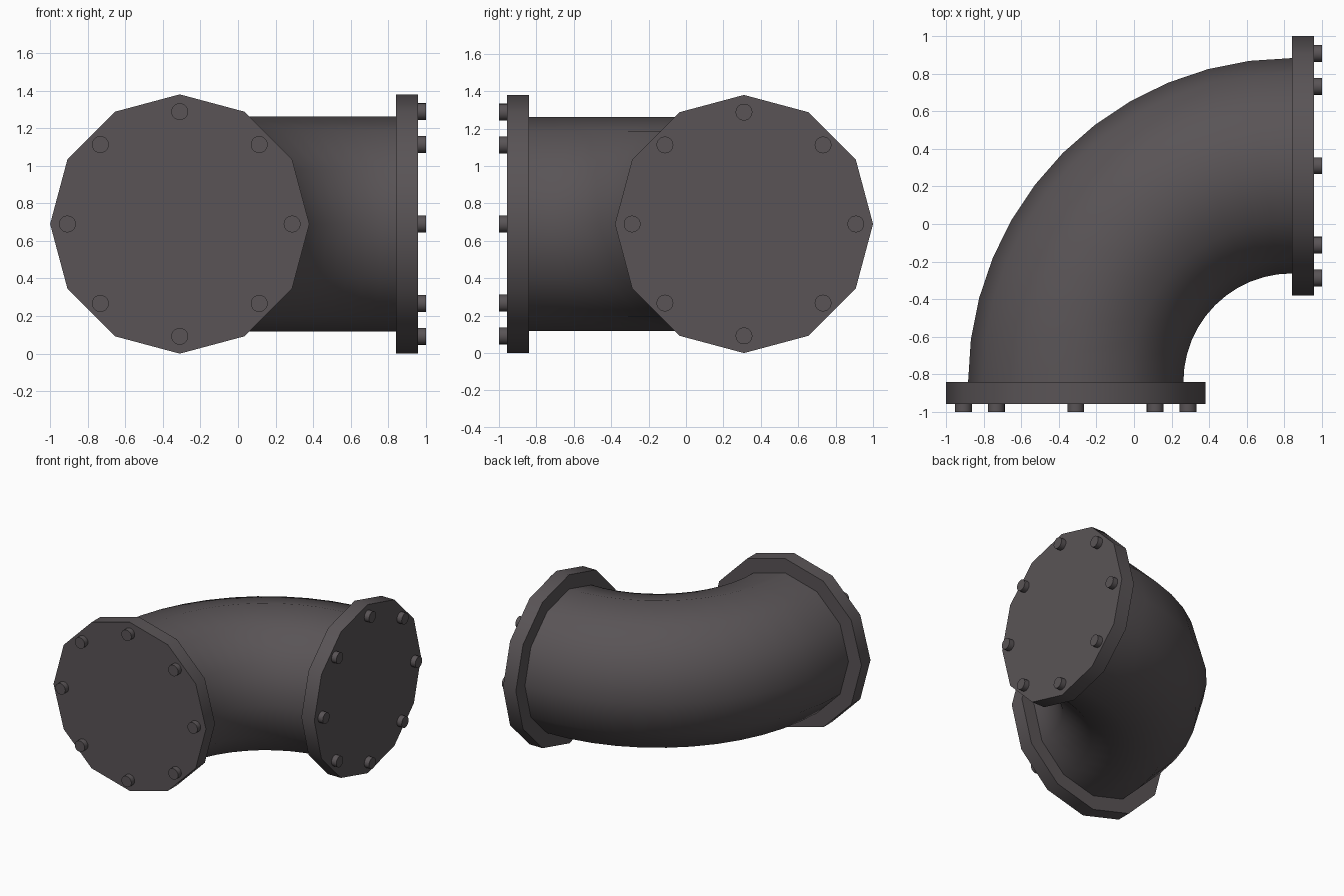
import bpy, bmesh, math
from mathutils import Matrix, Vector

if "Cube" in bpy.data.objects:
    bpy.data.objects.remove(bpy.data.objects["Cube"])

C = 0.31        # sideways offset of each pipe mouth
H = 0.69        # height of the pipe axis = flange radius
SEAT = 0.84     # where the bend meets the flanges
FACE = 0.957    # outer flange face
PIPE_R = 0.573
BOLT_RING = 0.598

metal = bpy.data.materials.new("dark warm grey metal")
metal.diffuse_color = (0.10, 0.088, 0.093, 1)
metal.use_nodes = True
metal.node_tree.nodes["Principled BSDF"].inputs["Base Color"].default_value = metal.diffuse_color


def finish(name, bm, angle):
    bmesh.ops.recalc_face_normals(bm, faces=bm.faces)
    me = bpy.data.meshes.new(name)
    bm.to_mesh(me)
    bm.free()
    me.materials.append(metal)
    ob = bpy.data.objects.new(name, me)
    bpy.context.collection.objects.link(ob)
    bpy.ops.object.select_all(action='DESELECT')
    ob.select_set(True)
    bpy.context.view_layer.objects.active = ob
    bpy.ops.object.shade_smooth_by_angle(angle=math.radians(angle))
    return ob


def disc(bm, frame, u, v, w0, w1, r, sides):
    """Cylinder from w0 to w1 along the outward axis of a mouth."""
    bmesh.ops.create_cone(bm, cap_ends=True, segments=sides, radius1=r, radius2=r,
                          depth=w1 - w0,
                          matrix=frame @ Matrix.Translation((u, v, (w0 + w1) / 2)))


# Mouth frames: local z points outward, local y points up
front = Matrix.Translation((-C, 0, H)) @ Matrix.Rotation(math.radians(90), 4, 'X')
right = (Matrix.Translation((0, C, H)) @ Matrix.Rotation(math.radians(90), 4, 'Z')
         @ Matrix.Rotation(math.radians(90), 4, 'X'))

# Quarter-turn pipe swept about the vertical line at (SEAT, -SEAT)
bm = bmesh.new()
steps, sides = 12, 12
rings = []
for i in range(steps + 1):
    a = math.radians(90) * i / steps
    ring = []
    for j in range(sides):
        t = 2 * math.pi * j / sides
        rad = SEAT + C + PIPE_R * math.cos(t)
        ring.append(bm.verts.new((SEAT - rad * math.cos(a),
                                  -SEAT + rad * math.sin(a),
                                  H + PIPE_R * math.sin(t))))
    rings.append(ring)
for r0, r1 in zip(rings, rings[1:]):
    for j in range(sides):
        k = (j + 1) % sides
        bm.faces.new((r0[j], r0[k], r1[k], r1[j]))
bm.faces.new(rings[0])
bm.faces.new(rings[-1])
finish("pipe_bend", bm, 40)

# Flanges with their bolt circles
for side, frame in (("front", front), ("right", right)):
    bm = bmesh.new()
    disc(bm, frame, 0, 0, SEAT, FACE, H, 12)
    finish(side + "_flange", bm, 40)

    bm = bmesh.new()
    for k in range(8):
        t = math.radians(45 * k)
        disc(bm, frame, BOLT_RING * math.cos(t), BOLT_RING * math.sin(t),
             FACE - 0.01, 1.0, 0.045, 20)
    finish(side + "_bolts", bm, 40)
